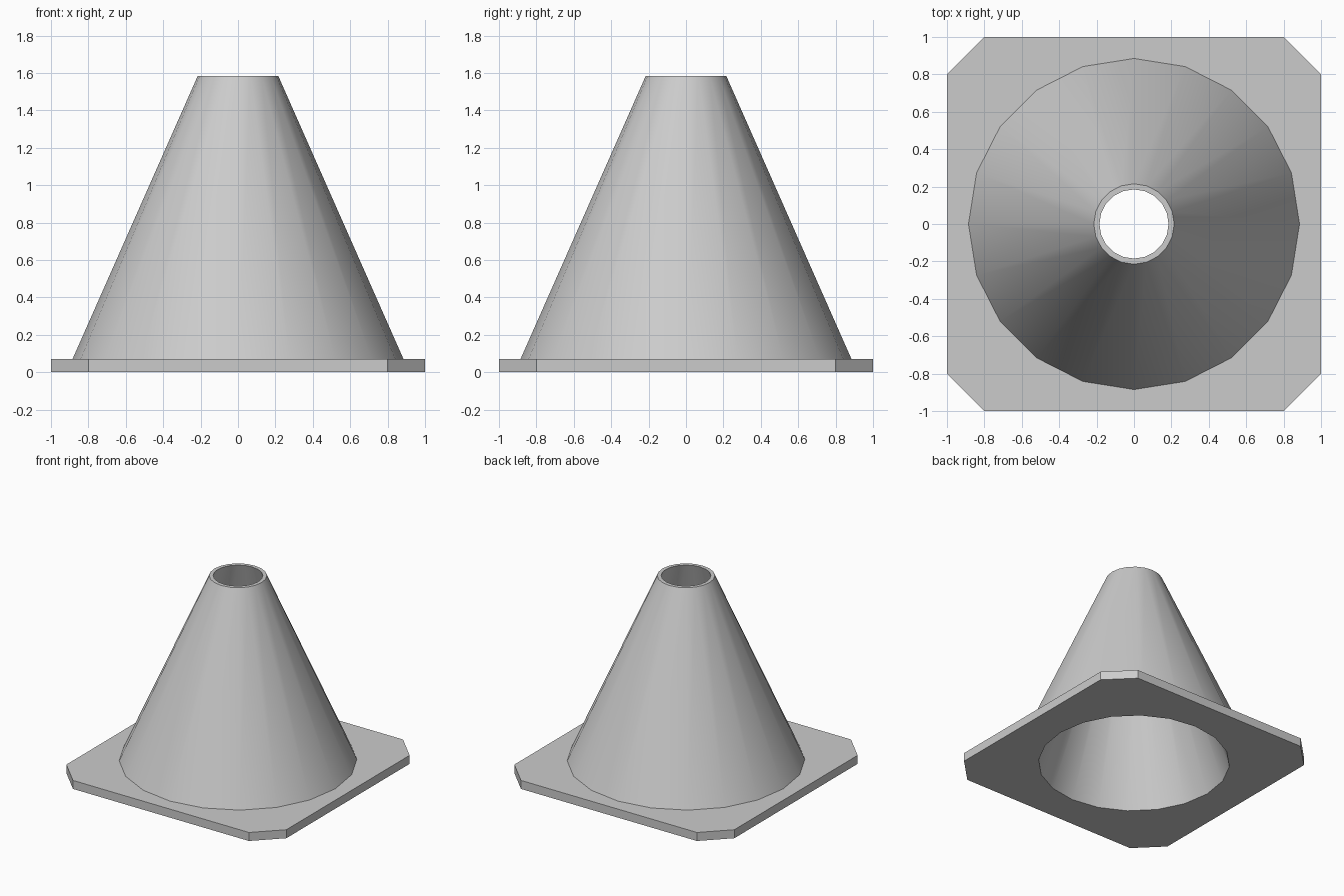
import bpy, bmesh
from math import cos, sin, tau

if "Cube" in bpy.data.objects:
    bpy.data.objects.remove(bpy.data.objects["Cube"])

SIDES = 20
PLATE_TOP, HEIGHT = 0.07, 1.585
CORNERS = [(1, -.8), (1, .8), (.8, 1), (-.8, 1), (-1, .8), (-1, -.8), (-.8, -1), (.8, -1)]

bm = bmesh.new()


def loop(points, z):
    verts = [bm.verts.new((x, y, z)) for x, y in points]
    edges = [bm.edges.new((verts[i - 1], verts[i])) for i in range(len(verts))]
    return verts, edges


def circle(r, z):
    return loop([(r * cos(tau * i / SIDES), r * sin(tau * i / SIDES)) for i in range(SIDES)], z)


def wall(a, b):
    n = len(a[0])
    return [bm.faces.new((a[0][i - 1], a[0][i], b[0][i], b[0][i - 1])) for i in range(n)]


def plate_face(outer, hole):
    bmesh.ops.triangle_fill(bm, edges=outer[1] + hole[1], use_beauty=True, use_dissolve=False)


# square plate with cut corners
plate_low = loop(CORNERS, 0)
plate_high = loop(CORNERS, PLATE_TOP)
wall(plate_low, plate_high)

# hollow cone, growing out of the plate
outer_low = circle(0.885, PLATE_TOP)
outer_high = circle(0.215, HEIGHT)
inner_high = circle(0.185, HEIGHT)
inner_low = circle(0.72, 0)
smooth_faces = wall(outer_low, outer_high) + wall(inner_high, inner_low)
wall(outer_high, inner_high)
for f in smooth_faces:
    f.smooth = True

# plate top and underside, each around the cone opening
plate_face(plate_high, outer_low)
plate_face(plate_low, inner_low)

bmesh.ops.recalc_face_normals(bm, faces=bm.faces)

# keep the rims and the foot of the cone crisp
for e in bm.edges:
    if e.calc_face_angle(0) > 0.6:
        e.smooth = False

mesh = bpy.data.meshes.new("traffic_cone")
bm.to_mesh(mesh)
bm.free()
bpy.context.collection.objects.link(bpy.data.objects.new("traffic_cone", mesh))
